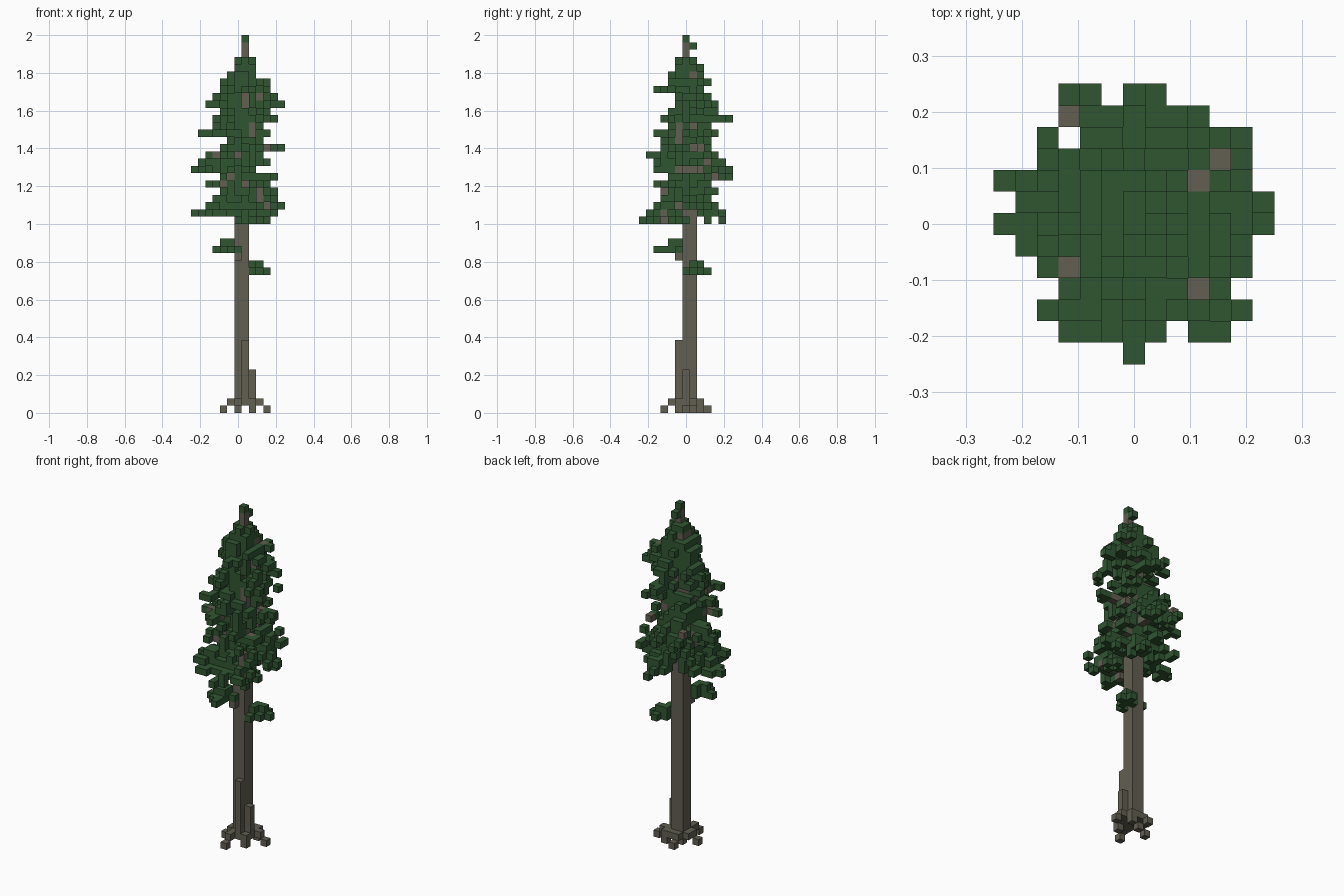
import bpy, bmesh, random
from mathutils import Vector

cube = bpy.data.objects.get("Cube")
if cube:
    bpy.data.objects.remove(cube)

random.seed(7)
V = 2 / 52          # edge of one block
HALF = 6.5          # blocks from the side to the centre
TRUNK = {(x, y) for x in (6, 7) for y in (6, 7)}


def material(name, rgb):
    m = bpy.data.materials.new(name)
    m.use_nodes = True
    m.diffuse_color = (*rgb, 1)
    m.node_tree.nodes["Principled BSDF"].inputs["Base Color"].default_value = (*rgb, 1)
    return m


bark = material("bark brown", (0.122, 0.113, 0.083))
needles = material("needle green", (0.030, 0.092, 0.031))

AXES = [Vector(a) for a in ((1, 0, 0), (0, 1, 0), (0, 0, 1))]


def block_object(name, cells, mat, solid):
    """Join blocks into one mesh, keeping only faces not covered by another block."""
    bm = bmesh.new()
    for c in sorted(cells):
        for i in range(3):
            n, u, w = AXES[i], AXES[(i + 1) % 3], AXES[(i + 2) % 3]
            for s in (1, -1):
                if tuple(int(k) for k in Vector(c) + n * s) in solid:
                    continue
                mid = Vector(c) + Vector((0.5, 0.5, 0.5)) + n * s / 2
                ring = [(-1, -1), (1, -1), (1, 1), (-1, 1)][::s]
                pts = [mid + (u * a + w * b) / 2 for a, b in ring]
                bm.faces.new([bm.verts.new(((p.x - HALF) * V, (p.y - HALF) * V, p.z * V))
                              for p in pts])
    bmesh.ops.remove_doubles(bm, verts=bm.verts, dist=V / 50)
    bmesh.ops.dissolve_limit(bm, angle_limit=0.01, verts=bm.verts, edges=bm.edges)
    me = bpy.data.meshes.new(name)
    bm.to_mesh(me)
    bm.free()
    me.materials.append(mat)
    ob = bpy.data.objects.new(name, me)
    bpy.context.collection.objects.link(ob)


def column(x, y, low, high):
    return {(x, y, z) for z in range(low, high)}


# trunk, with a thin leader and two buttresses
trunk = set()
for x, y in TRUNK:
    trunk |= column(x, y, 1, 48)
trunk |= column(7, 6, 48, 51)
buttresses = column(7, 5, 1, 10) | column(8, 6, 1, 6)

# spreading roots: upper ring and separate feet
roots = {(x, y, 1) for x, y in ((5, 6), (5, 7), (6, 5), (6, 4), (8, 5), (8, 7),
                                (9, 7), (6, 8), (7, 8), (8, 8))}
roots |= {(x, y, 0) for x, y in ((4, 6), (6, 3), (8, 5), (10, 7), (6, 9), (8, 8), (6, 7))}

# drooping branches: height of the tier, then the tip of each branch
TIERS = {
    45: [(10, 8), (6, 4), (4, 6), (6, 9)],
    44: [(7, 2), (10, 5), (4, 8)],
    43: [(11, 6), (3, 7)],
    42: [(12, 7), (2, 8), (8, 10)],
    40: [(7, 12), (11, 4), (5, 3), (3, 6)],
    38: [(1, 7), (10, 10), (3, 2)],
    36: [(12, 6), (8, 3), (9, 9)],
    35: [(5, 1), (4, 10), (2, 4)],
    33: [(0, 8), (3, 12), (8, 2), (6, 12)],
    32: [(11, 9), (7, 12), (10, 4)],
    31: [(2, 5), (9, 2), (3, 3)],
    30: [(11, 10), (5, 10)],
    28: [(12, 7), (11, 2), (2, 10), (2, 2)],
    27: [(0, 6), (10, 1), (3, 1), (8, 11), (7, 1)],
    26: [(6, 0), (10, 5), (9, 11)],
}

# crown reach per level: lowest and highest column in x, then in y
REACH = {
    48: (6, 8, 5, 7), 47: (6, 8, 5, 8), 46: (5, 8, 4, 8), 45: (4, 10, 4, 9),
    44: (4, 10, 2, 8), 43: (3, 11, 4, 9), 42: (2, 12, 4, 10), 41: (4, 10, 3, 11),
    40: (3, 11, 3, 12), 39: (2, 10, 4, 9), 38: (1, 10, 2, 10), 37: (4, 9, 2, 10),
    36: (4, 12, 3, 9), 35: (2, 10, 1, 10), 34: (1, 10, 2, 11), 33: (0, 8, 2, 12),
    32: (4, 11, 4, 12), 31: (2, 10, 2, 9), 30: (4, 11, 4, 11), 29: (3, 11, 3, 9),
    28: (2, 12, 1, 10), 27: (0, 11, 1, 11), 26: (6, 10, 0, 11),
}
wood, leaves = set(), set()


def branch(tx, ty, tz):
    sx, sy = (min(max(t, 6), 7) for t in (tx, ty))
    steps = max(abs(tx - sx), abs(ty - sy))
    for i in range(1, steps + 1):
        t = i / steps
        x, y = round(sx + (tx - sx) * t), round(sy + (ty - sy) * t)
        z = tz + round(2.4 * (1 - t))
        leaves.add((x, y, z))
        if t < 0.75 and random.random() < 0.5:
            wood.add((x, y, z - 1))
        # side sprays droop from the limb, fuller toward the trunk
        if t < 0.9:
            for dx, dy in ((1, 0), (-1, 0), (0, 1), (0, -1)):
                if random.random() < 0.8:
                    leaves.add((x + dx, y + dy, z - (random.random() < 0.4)))
                if t < 0.6 and random.random() < 0.45:
                    leaves.add((x + dx, y + dy, z + 1))
        if t < 0.5 and random.random() < 0.7:
            leaves.add((x, y, z + 1))


for tz, tips in TIERS.items():
    for tx, ty in tips:
        branch(tx, ty, tz)

# short needles against the trunk inside the crown
for x in range(5, 9):
    for y in range(5, 9):
        leaves |= {(x, y, z) for z in range(27, 47) if random.random() < 0.3}


def in_crown(cell):
    x, y, z = cell
    if z not in REACH:
        return False
    x0, x1, y0, y1 = REACH[z]
    return x0 <= x <= x1 and y0 <= y <= y1


leaves = {c for c in leaves if in_crown(c)}
wood = {c for c in wood if in_crown(c)}

# bare limbs showing through the needles
bare = {(4, 5, 35), (3, 4, 35), (9, 3, 29), (9, 3, 30), (10, 9, 34), (3, 11, 34)}
bare |= column(8, 5, 36, 40)
leaves = {c for c in leaves if not any(c[:2] == b[:2] and c[2] > b[2] for b in bare
                                       if b[0] in (3, 9, 10))}
wood |= bare

# crown sprigs around the leader
leaves |= {(7, 6, 51), (7, 7, 50), (8, 6, 48), (8, 7, 47), (7, 5, 48), (6, 5, 47), (7, 8, 47),
           (5, 6, 46), (8, 6, 47), (8, 6, 46), (7, 5, 46), (6, 8, 46), (7, 7, 48),
           (6, 6, 48), (6, 7, 48), (7, 5, 47)}

# two stray low branches
wood.add((6, 5, 21))
leaves |= {(4, 4, 23), (5, 5, 23), (5, 4, 23)}
leaves |= {(x, y, 22) for x, y in ((3, 4), (4, 3), (4, 4), (5, 4), (5, 5), (6, 5), (5, 3), (5, 2))}
leaves |= {(x, y, 20) for x, y in ((8, 7), (9, 8), (8, 8))}
leaves |= {(x, y, 19) for x, y in ((8, 8), (9, 7), (9, 8), (10, 8), (9, 9), (8, 6))}

wood -= trunk
leaves -= trunk | wood
solid = trunk | buttresses | roots | wood | leaves

block_object("trunk", trunk, bark, solid)
block_object("buttresses", buttresses, bark, solid)
block_object("roots", roots, bark, solid)
block_object("branches", wood, bark, solid)
block_object("foliage", leaves, needles, solid)
